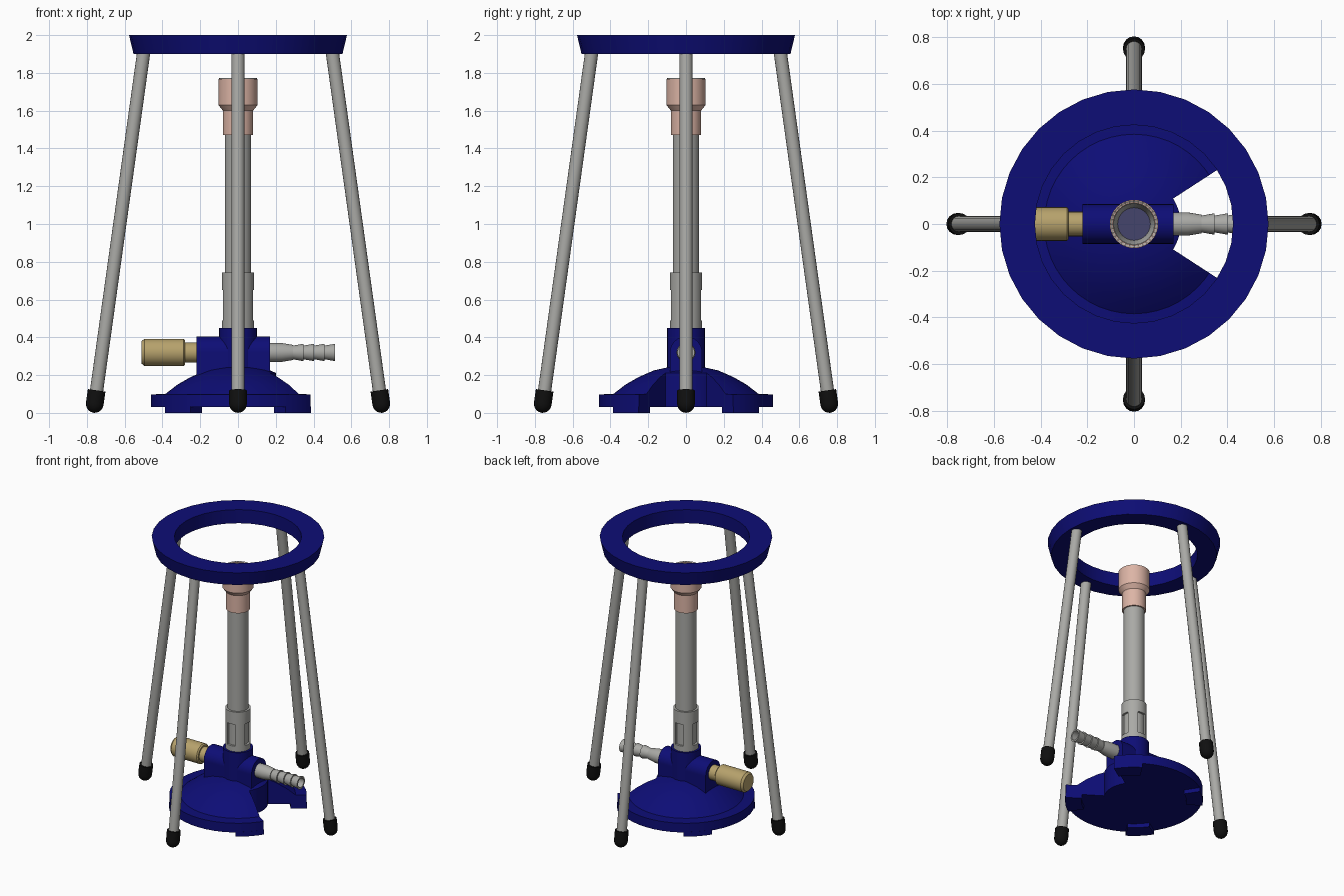
import bpy, bmesh, math
from mathutils import Vector, Matrix

if "Cube" in bpy.data.objects:
    bpy.data.objects.remove(bpy.data.objects["Cube"])


def material(name, r, g, b):
    m = bpy.data.materials.new(name)
    m.use_nodes = True
    m.diffuse_color = (r, g, b, 1)
    m.node_tree.nodes["Principled BSDF"].inputs["Base Color"].default_value = (r, g, b, 1)
    return m


BLUE = material("navy blue enamel", 0.004, 0.004, 0.18)
STEEL = material("grey steel", 0.40, 0.40, 0.38)
COPPER = material("pale copper", 0.72, 0.46, 0.38)
BRASS = material("brass", 0.47, 0.36, 0.15)
RUBBER = material("black rubber", 0.005, 0.005, 0.005)
SLATE = material("slate blue", 0.06, 0.06, 0.15)


def finish(name, bm, mat, matrix=Matrix()):
    bmesh.ops.remove_doubles(bm, verts=bm.verts, dist=1e-5)
    bmesh.ops.recalc_face_normals(bm, faces=bm.faces)
    bm.transform(matrix)
    mesh = bpy.data.meshes.new(name)
    bm.to_mesh(mesh)
    bm.free()
    mesh.materials.append(mat)
    ob = bpy.data.objects.new(name, mesh)
    bpy.context.collection.objects.link(ob)
    smooth(ob)
    return ob


def activate(ob):
    bpy.ops.object.select_all(action="DESELECT")
    ob.select_set(True)
    bpy.context.view_layer.objects.active = ob


def smooth(ob):
    activate(ob)
    bpy.ops.object.shade_smooth_by_angle(angle=math.radians(30))


def lathe(name, profile, mat, matrix=Matrix(), steps=32, closed=False):
    """Turn (radius, height) points about the local z axis."""
    bm = bmesh.new()
    vs = [bm.verts.new((r, 0, z)) for r, z in profile]
    pairs = list(zip(vs, vs[1:])) + ([(vs[-1], vs[0])] if closed else [])
    edges = [bm.edges.new(p) for p in pairs]
    bmesh.ops.spin(bm, geom=vs + edges, cent=(0, 0, 0), axis=(0, 0, 1),
                   angle=math.tau, steps=steps)
    return finish(name, bm, mat, matrix)


def sector(name, r0, r1, z0, z1, mid, half, mat, n=8):
    """Block shaped like a slice of a ring, angles in degrees."""
    angles = [math.radians(mid - half + 2 * half * i / n) for i in range(n + 1)]
    outline = [(r0, a) for a in angles] + [(r1, a) for a in reversed(angles)]
    bm = bmesh.new()
    face = bm.faces.new([bm.verts.new((r * math.cos(a), r * math.sin(a), z0)) for r, a in outline])
    new = bmesh.ops.extrude_face_region(bm, geom=[face])["geom"]
    bmesh.ops.translate(bm, vec=(0, 0, z1 - z0),
                        verts=[v for v in new if isinstance(v, bmesh.types.BMVert)])
    return finish(name, bm, mat)


def box(name, x0, x1, y, z0, z1, mat, matrix=Matrix()):
    bm = bmesh.new()
    bmesh.ops.create_cube(bm, size=1)
    bm.transform(Matrix.Translation(((x0 + x1) / 2, 0, (z0 + z1) / 2))
                 @ Matrix.Diagonal((x1 - x0, 2 * y, z1 - z0, 1)))
    return finish(name, bm, mat, matrix)


def cut(ob, cutter):
    cutter.hide_render = True
    mod = ob.modifiers.new("cut", "BOOLEAN")
    mod.operation, mod.solver, mod.object = "DIFFERENCE", "EXACT", cutter
    activate(ob)
    bpy.ops.object.modifier_apply(modifier=mod.name)
    bpy.data.objects.remove(cutter)
    smooth(ob)


def along_x(sign):
    return Matrix.Translation((0, 0, 0.32)) @ Matrix.Rotation(sign * math.pi / 2, 4, "Y")


# Domed base with a wedge opening and four pads
base = lathe("base", [(0, 0.03), (0.46, 0.03), (0.46, 0.098), (0.385, 0.1), (0.32, 0.15),
                      (0.25, 0.19), (0.17, 0.225), (0.08, 0.245), (0, 0.25)], BLUE, steps=48)
cut(base, sector("wedge_cutter", 0.2, 0.7, -0.1, 0.5, 0, 33, BLUE))
for i in range(4):
    sector("base_pad_%d" % (i + 1), 0.35, 0.46, 0, 0.035, 45 + 90 * i, 12, BLUE)

# Valve body: upright boss crossed by a horizontal barrel
lathe("body_boss", [(0, 0.04), (0.1, 0.04), (0.1, 0.45), (0, 0.45)], BLUE)
lathe("body_barrel", [(0, -0.22), (0.085, -0.22), (0.085, 0.17), (0, 0.17)], BLUE, along_x(1))
box("body_web", -0.22, 0.17, 0.085, 0.1, 0.32, BLUE)

# Gas inlet with barbs and an open bore
barbs = [(0, 0.15), (0.05, 0.15), (0.05, 0.23), (0.04, 0.29)]
for i in range(4):
    x = 0.29 + 0.056 * i
    barbs += [(0.036, x), (0.046, x + 0.056)]
barbs += [(0.034, 0.514), (0.034, 0.3), (0, 0.3)]
lathe("gas_inlet", barbs, STEEL, along_x(1), 24)

# Needle valve knob
lathe("valve_stem", [(0, 0.2), (0.053, 0.2), (0.053, 0.29), (0, 0.29)], BRASS, along_x(-1), 24)
lathe("valve_knob", [(0, 0.28), (0.064, 0.28), (0.072, 0.288), (0.072, 0.495),
                     (0.06, 0.51), (0, 0.51)], BRASS, along_x(-1))

# Barrel tube and air collar with four slots
lathe("barrel_tube", [(0.07, 0.44), (0.07, 1.5), (0.062, 1.5), (0.062, 0.44)], STEEL, closed=True)
collar = lathe("air_collar", [(0.07, 0.44), (0.085, 0.44), (0.085, 0.742), (0.07, 0.742)],
               STEEL, closed=True)
for i in range(4):
    turn = Matrix.Rotation(i * math.pi / 2, 4, "Z")
    cut(collar, box("slot_cutter", 0.05, 0.12, 0.03, 0.49, 0.65, STEEL, turn))

# Copper burner head with a steel lining and a plate inside
lathe("burner_head", [(0.065, 1.47), (0.08, 1.47), (0.08, 1.6), (0.104, 1.63), (0.104, 1.768),
                      (0.09, 1.768), (0.09, 1.64), (0.065, 1.6)], COPPER, closed=True)
lathe("head_lining", [(0.07, 1.6), (0.09, 1.66), (0.09, 1.765), (0.1, 1.772),
                      (0.1, 1.768), (0.088, 1.76), (0.07, 1.7)], STEEL, closed=True)
lathe("head_plate", [(0, 1.69), (0.075, 1.69), (0.075, 1.698), (0, 1.698)], SLATE)

# Support ring
lathe("support_ring", [(0.425, 1.9), (0.553, 1.9), (0.577, 2.0), (0.425, 2.0)], BLUE, closed=True)

# Four splayed legs with rubber tips
for i in range(4):
    foot, top = Vector((0.758, 0, 0.05)), Vector((0.495, 0, 1.94))
    axis = top - foot
    place = (Matrix.Rotation(i * math.pi / 2, 4, "Z") @ Matrix.Translation(foot)
             @ axis.to_track_quat("Z", "Y").to_matrix().to_4x4())
    lathe("leg_%d" % (i + 1), [(0, 0), (0.035, 0), (0.035, axis.length), (0, axis.length)],
          STEEL, place, 16)
    tip = [(0.047 * math.sin(a), -0.05 * math.cos(a)) for a in
           (math.pi / 2 * k / 5 for k in range(6))]
    lathe("leg_tip_%d" % (i + 1), tip + [(0.047, 0.07), (0, 0.07)], RUBBER, place, 16)
